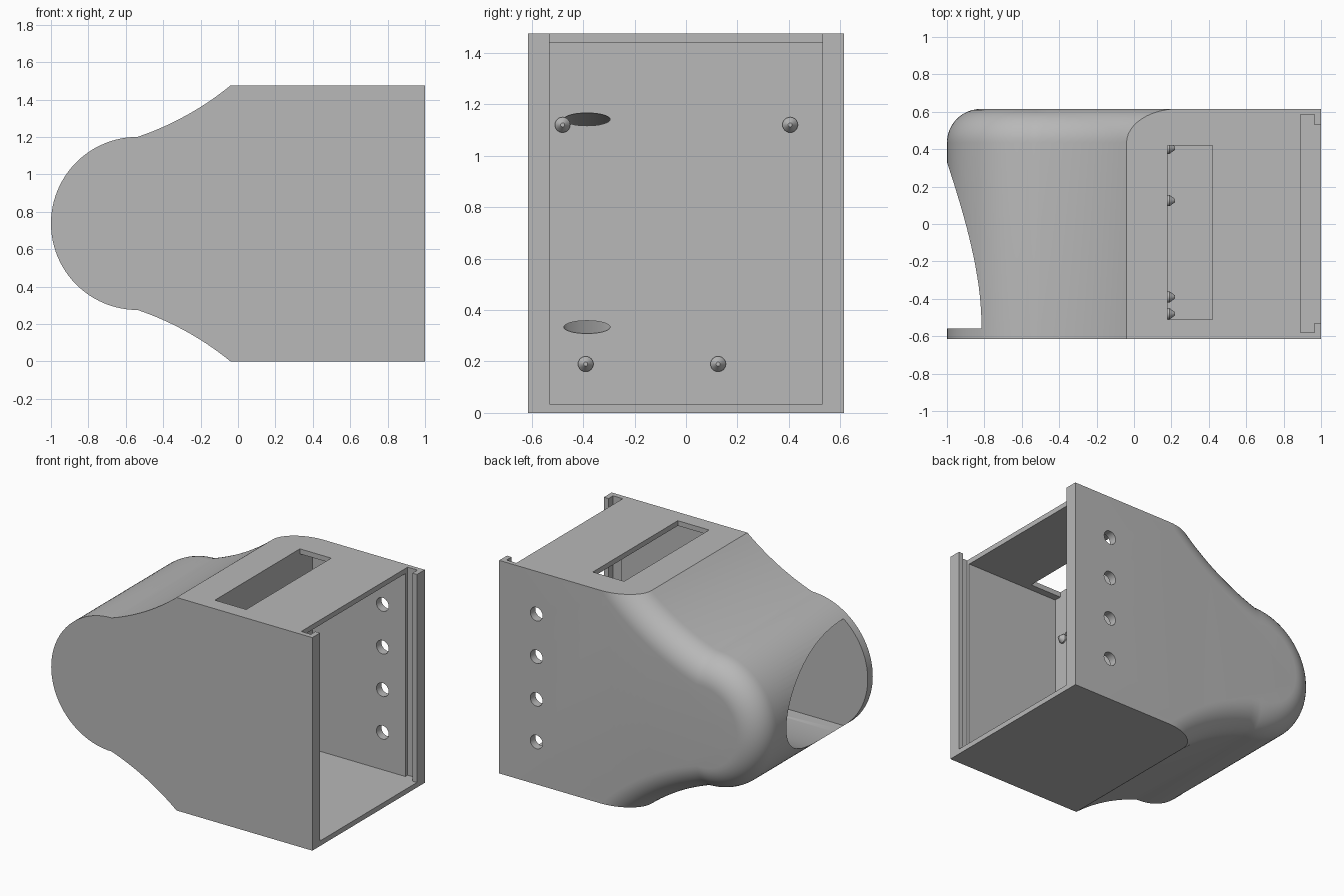
import bpy, bmesh, math
from mathutils import Vector, Matrix

if "Cube" in bpy.data.objects:
    bpy.data.objects.remove(bpy.data.objects["Cube"])

grey = bpy.data.materials.new("plain grey")
grey.use_nodes = True
grey.diffuse_color = (0.48, 0.48, 0.48, 1)
grey.node_tree.nodes["Principled BSDF"].inputs["Base Color"].default_value = grey.diffuse_color

H, W = 1.475, 0.615            # height, half depth
MID = H / 2
NOSE_X, NOSE_R = -0.5375, 0.4625
SWEEP_R, FILLET = 1.6, 0.18


def make(name, bm):
    bmesh.ops.recalc_face_normals(bm, faces=bm.faces)
    mesh = bpy.data.meshes.new(name)
    bm.to_mesh(mesh)
    bm.free()
    mesh.materials.append(grey)
    ob = bpy.data.objects.new(name, mesh)
    bpy.context.collection.objects.link(ob)
    return ob


def loft(name, rings):
    """Skin equal-length rings and cap both ends."""
    bm = bmesh.new()
    vs = [[bm.verts.new(p) for p in ring] for ring in rings]
    for a, b in zip(vs, vs[1:]):
        for i in range(len(a)):
            j = (i + 1) % len(a)
            bm.faces.new((a[i], a[j], b[j], b[i]))
    bm.faces.new(vs[0])
    bm.faces.new(vs[-1])
    return make(name, bm)


def box(name, x, y, z):
    ring = [(y[0], z[0]), (y[1], z[0]), (y[1], z[1]), (y[0], z[1])]
    return loft(name, [[(k, a, b) for a, b in ring] for k in x])


def ellipse(cy, cz, ry, rz, n=32, start=0.0, sweep=2 * math.pi, closed=True):
    steps = n if closed else n - 1
    return [(cy + ry * math.cos(start + sweep * i / steps),
             cz + rz * math.sin(start + sweep * i / steps)) for i in range(n)]


# Side profile: round nose, concave shoulders, square rear; inset by d
low, high = Vector((NOSE_X, MID + NOSE_R)), Vector((-0.04, H))
chord = high - low
normal = Vector((-chord.y, chord.x)).normalized()
sweep_c = (low + high) / 2 + normal * math.sqrt(SWEEP_R**2 - (chord.length / 2)**2)
nose_c = Vector((NOSE_X, MID))


def profile(d):
    rn, rs = NOSE_R - d, SWEEP_R + d
    gap = sweep_c - nose_c
    along = (rn**2 - rs**2 + gap.length_squared) / (2 * gap.length)
    off = math.sqrt(max(rn**2 - along**2, 0))
    u = gap.normalized()
    meet = nose_c + u * along + Vector((u.y, -u.x)) * off
    # Shoulder arc from the flat top down to the nose
    a0 = math.asin((H - sweep_c.y) / rs)
    m = meet - sweep_c
    a1 = math.atan2(m.y, m.x)
    upper = [sweep_c + rs * Vector((math.cos(a), math.sin(a)))
             for a in (a0 + (a1 - a0) * i / 14 for i in range(15))]
    # Upper half of the nose
    n = meet - nose_c
    b0 = math.atan2(n.y, n.x)
    upper += [nose_c + rn * Vector((math.cos(b), math.sin(b)))
              for b in (b0 + (math.pi - b0) * i / 24 for i in range(1, 25))]
    lower = [Vector((p.x, H - p.y)) for p in reversed(upper[:-1])]
    return [Vector((1, H))] + upper + lower + [Vector((1, 0))]


# Housing with a rounded back edge
levels = [(-W, 0.0)]
for i in range(13):
    t = math.pi / 2 * i / 12
    levels.append((W - FILLET + FILLET * math.sin(t), FILLET * (1 - math.cos(t))))
housing = loft("housing", [[(p.x, y, p.y) for p in profile(d)] for y, d in levels])

cutters = [
    # Compartment, cover groove, narrow mouth, top window
    box("compartment_cut", (0.18, 0.93), (-0.56, 0.56), (0.035, 1.44)),
    box("groove_cut", (0.89, 0.965), (-0.58, 0.585), (0.035, 1.6)),
    box("mouth_cut", (0.95, 1.1), (-0.53, 0.53), (0.035, 1.6)),
    box("window_cut", (0.18, 0.42), (-0.51, 0.42), (1.3, 1.6)),
]
# Half-elliptical nose opening
half = ellipse(-0.56, MID, 0.89, 0.37, 49, -math.pi / 2, math.pi, False)
cutters.append(loft("nose_cut", [[(x, y, z) for y, z in half] for x in (-1.2, -0.2)]))
# Flat cable slots joining nose and compartment
for s in (-1, 1):
    ends = [(0.25, 0.41), (-0.45, 0.35)]
    cutters.append(loft("cable_slot_cut", [
        [(x, y, z) for y, z in ellipse(-0.385, MID + s * h, 0.09, 0.025)]
        for x, h in ends]))
# Row of round holes in the back wall
for i in range(4):
    ring = ellipse(0.715, 0.294 + i * 0.295, 0.047, 0.047)
    cutters.append(loft("back_hole_cut", [[(x, y, z) for x, z in ring] for y in (0.5, 0.7)]))

bpy.context.view_layer.objects.active = housing
for c in cutters:
    c.hide_render = True
    mod = housing.modifiers.new(c.name, "BOOLEAN")
    mod.operation, mod.solver, mod.object = "DIFFERENCE", "EXACT", c
    bpy.ops.object.modifier_apply(modifier=mod.name)
    bpy.data.objects.remove(c)

# Pointed pegs on the partition
pegs = []
for y, z in ((-0.48, 1.12), (0.405, 1.12), (-0.39, 0.19), (0.125, 0.19)):
    pegs.append(loft("peg", [[(x, a, b) for a, b in ellipse(y, z, r, r, 24)]
                             for x, r in ((0.175, 0.03), (0.19, 0.03), (0.22, 0.008))]))

bpy.ops.object.select_all(action="DESELECT")
for ob in [housing] + pegs:
    ob.select_set(True)
bpy.ops.object.shade_smooth_by_angle(angle=math.radians(30))
